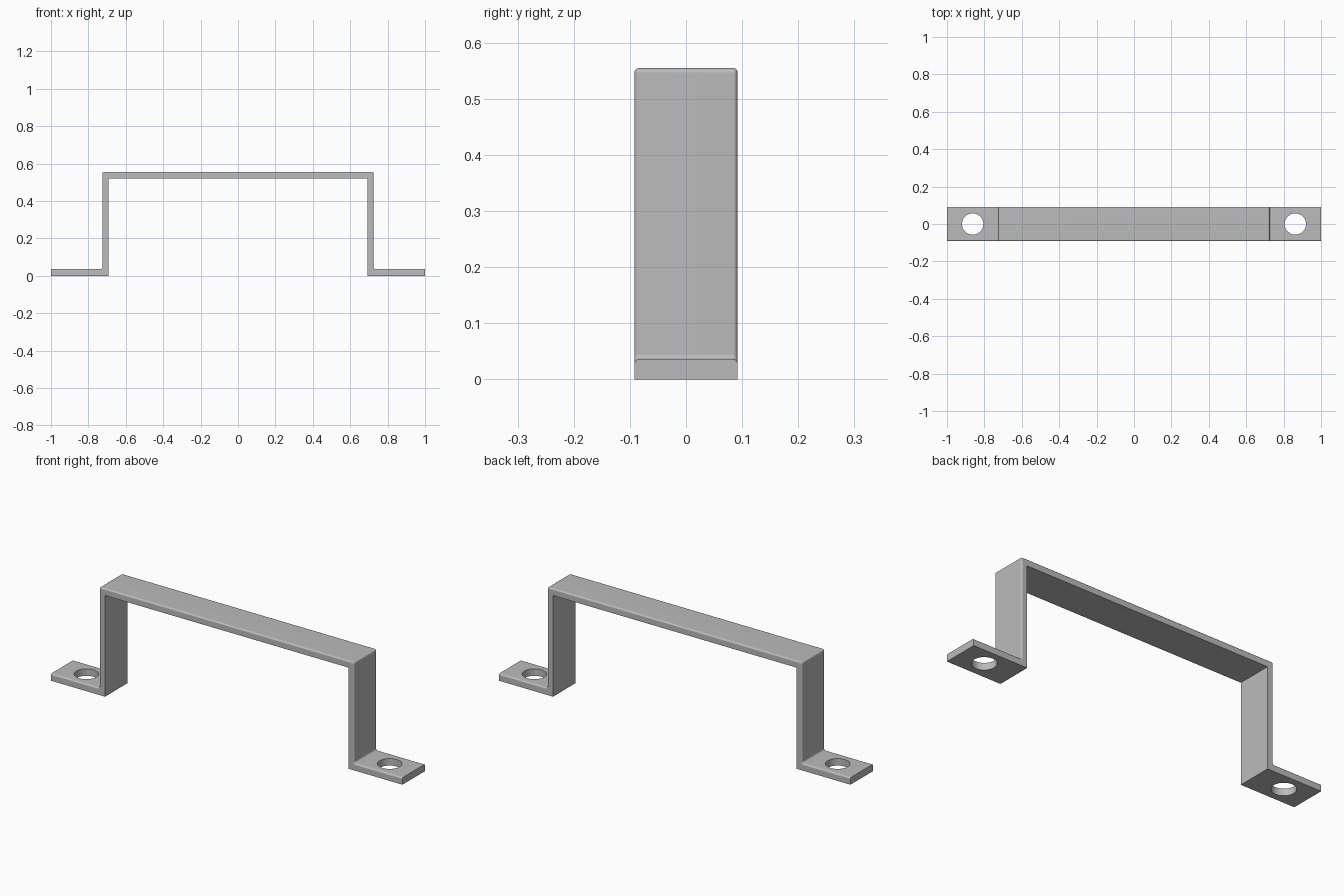
import bpy, bmesh, math
from mathutils import Vector

cube = bpy.data.objects.get("Cube")
if cube:
    bpy.data.objects.remove(cube, do_unlink=True)

HALF_W = 0.092        # half width of the strap
LEG_OUT, LEG_IN = 0.725, 0.692
TOP, TOP_UNDER = 0.555, 0.52
FOOT = 0.036
ROUND = 0.009
HOLE_X, HOLE_R = 0.8625, 0.057


def arc(cx, cz, start, end, steps=4):
    """Quarter arc of the corner radius, angles in degrees."""
    angles = [math.radians(start + (end - start) * i / steps) for i in range(steps + 1)]
    return [(cx + ROUND * math.cos(a), cz + ROUND * math.sin(a)) for a in angles]


def mirrored(points):
    return points + [(-x, z) for x, z in reversed(points)]


# Strap profile: rounded upper outline, sharp underside
upper = mirrored([(1, FOOT)]
                 + arc(LEG_OUT + ROUND, FOOT + ROUND, 270, 180)
                 + arc(LEG_OUT - ROUND, TOP - ROUND, 0, 90))
under = mirrored([(1, 0), (LEG_IN, 0), (LEG_IN, TOP_UNDER)])
profile = upper + under[::-1]

bm = bmesh.new()
face = bm.faces.new([bm.verts.new((x, -HALF_W, z)) for x, z in profile])
bm.verts.ensure_lookup_table()
result = bmesh.ops.extrude_face_region(bm, geom=[face])
moved = [v for v in result["geom"] if isinstance(v, bmesh.types.BMVert)]
bmesh.ops.translate(bm, verts=moved, vec=Vector((0, 2 * HALF_W, 0)))
bmesh.ops.recalc_face_normals(bm, faces=bm.faces)

# Soften the long front and back rims of the upper outline
outline = {(round(x, 4), round(z, 4)) for x, z in upper}
on_upper = {v for v in bm.verts if (round(v.co.x, 4), round(v.co.z, 4)) in outline}
rims = [e for e in bm.edges if all(v in on_upper for v in e.verts)
        and abs(e.verts[0].co.y - e.verts[1].co.y) < HALF_W]
bmesh.ops.bevel(bm, geom=rims, offset=ROUND * 0.9, offset_type='OFFSET',
                segments=3, profile=0.5, affect='EDGES', clamp_overlap=False)

mesh = bpy.data.meshes.new("handle_strap")
bm.to_mesh(mesh)
bm.free()
strap = bpy.data.objects.new("handle_strap", mesh)
bpy.context.collection.objects.link(strap)

# Screw hole in each foot
for side in (-1, 1):
    bpy.ops.mesh.primitive_cylinder_add(vertices=48, radius=HOLE_R, depth=0.2,
                                        location=(side * HOLE_X, 0, 0))
    cutter = bpy.context.object
    cutter.name = "hole_cutter"
    cutter.hide_render = True
    cut = strap.modifiers.new("screw_hole", 'BOOLEAN')
    cut.operation = 'DIFFERENCE'
    cut.solver = 'EXACT'
    cut.object = cutter
    bpy.context.view_layer.objects.active = strap
    bpy.ops.object.modifier_apply(modifier=cut.name)
    bpy.data.objects.remove(cutter, do_unlink=True)

# Plain grey metal
metal = bpy.data.materials.new("grey_metal")
metal.use_nodes = True
colour = (0.5, 0.5, 0.5, 1)
metal.diffuse_color = colour
metal.node_tree.nodes["Principled BSDF"].inputs["Base Color"].default_value = colour
strap.data.materials.clear()
strap.data.materials.append(metal)

# Smooth roundings, crisp edges, flat broad faces
bpy.ops.object.select_all(action='DESELECT')
strap.select_set(True)
bpy.context.view_layer.objects.active = strap
bpy.ops.object.shade_smooth_by_angle(angle=math.radians(35))
weighted = strap.modifiers.new("even_shading", 'WEIGHTED_NORMAL')
weighted.keep_sharp = True
